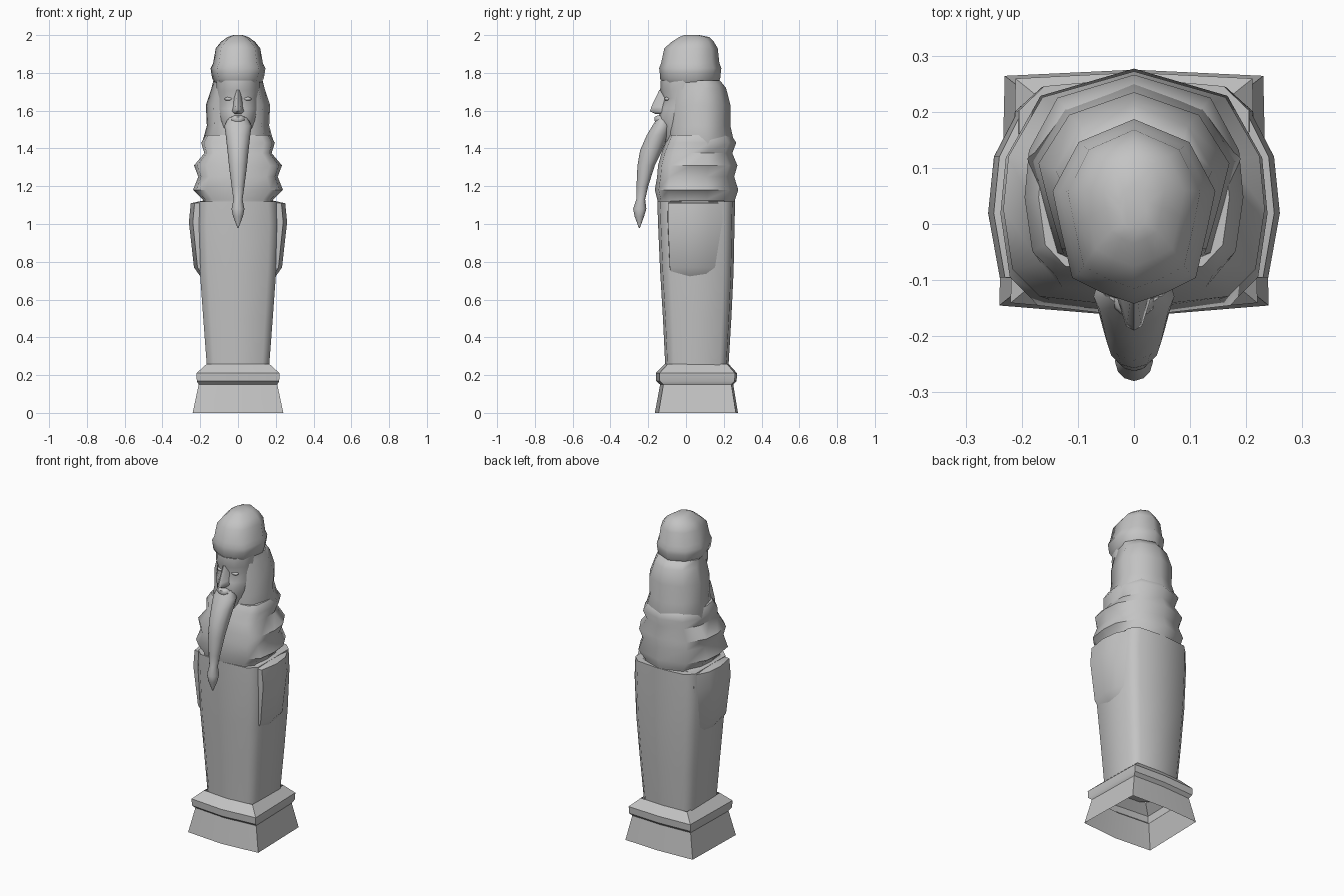
import bpy, bmesh, math

stone = bpy.data.materials.new("grey stone")
stone.diffuse_color = (0.55, 0.55, 0.55, 1)

# Right half cross-sections, front to back, in -1..1 units
PLINTH = [(0, -1), (1, -.91), (.96, .95), (0, 1)]
BOX = [(0, -1), (.78, -.93), (1, -.72), (1, 0), (1, .72), (.78, .93), (0, 1)]
TORSO = [(0, -1), (.72, -.91), (.93, -.68), (1, -.17), (.96, .28), (.7, .78), (0, 1)]
ARM = [(0, -1), (.5, -1), (.92, -.97), (1, -.23), (.96, .42), (.78, 1), (0, 1)]
CAP = [(0, -1), (.4, -.88), (.76, -.72), (.9, -.2), (1, .22), (.68, .75), (0, 1)]
EGG = [(0, -1), (.5, -.85), (.85, -.5), (1, 0), (.9, .5), (.6, .85), (0, 1)]
WEDGE = [(0, -1), (.45, -.8), (1, .6), (0, 1)]


def finish(obj, angle=55):
    obj.data.materials.append(stone)
    bpy.ops.object.select_all(action='DESELECT')
    obj.select_set(True)
    bpy.context.view_layer.objects.active = obj
    bpy.ops.object.shade_smooth_by_angle(angle=math.radians(angle))


def loft(name, section, levels, caps=True, angle=55):
    """Skin a mirrored section through levels of (z, half width, front y, back y)."""
    outline = section + [(-x, y) for x, y in section[-2:0:-1]]
    bm = bmesh.new()
    rings = []
    for z, hx, yf, yb in levels:
        mid, half = (yf + yb) / 2, (yb - yf) / 2
        rings.append([bm.verts.new((x * hx, mid + y * half, z)) for x, y in outline])
    n = len(outline)
    for a, b in zip(rings, rings[1:]):
        for i in range(n):
            j = (i + 1) % n
            bm.faces.new((a[i], a[j], b[j], b[i]))
    if caps:
        bm.faces.new(rings[0])
        bm.faces.new(rings[-1])
    bmesh.ops.recalc_face_normals(bm, faces=bm.faces)
    mesh = bpy.data.meshes.new(name)
    bm.to_mesh(mesh)
    bm.free()
    obj = bpy.data.objects.new(name, mesh)
    bpy.context.collection.objects.link(obj)
    finish(obj, angle)
    return obj


# Flared plinth with moulded rim, open underneath
loft("plinth", PLINTH, [
    (0, .24, -.165, .275), (.15, .208, -.137, .25), (.168, .218, -.158, .268),
    (.21, .22, -.16, .27), (.26, .165, -.11, .225)], caps=False, angle=40)

# Tapering pillar
loft("pillar", BOX, [
    (.25, .165, -.11, .225), (.5, .184, -.122, .24), (.75, .202, -.137, .252),
    (1.0, .212, -.148, .257), (1.12, .205, -.152, .26)], angle=50)

# Side bulges with a flat shoulder ledge
loft("side_bulges", ARM, [
    (.72, .198, -.08, .18), (.77, .233, -.09, .195), (1.01, .26, -.1, .21),
    (1.11, .25, -.1, .21), (1.125, .18, -.08, .2)], angle=50)

# Draped torso with folds
loft("draped_torso", TORSO, [
    (1.08, .19, -.15, .258), (1.13, .186, -.152, .26), (1.18, .238, -.165, .277),
    (1.25, .21, -.153, .255), (1.31, .233, -.148, .272), (1.375, .178, -.13, .245),
    (1.43, .195, -.108, .266), (1.47, .17, -.09, .24)])

# Hair around the back and sides
loft("hair", CAP, [
    (1.38, .165, -.1, .24), (1.43, .19, -.1, .255), (1.52, .165, -.1, .235),
    (1.63, .17, -.09, .235), (1.72, .14, -.085, .212), (1.76, .13, -.085, .18)])

# Rolled band and domed cap
loft("cap", CAP, [
    (1.75, .125, -.125, .17), (1.77, .136, -.138, .181), (1.8, .142, -.139, .184),
    (1.825, .145, -.142, .187), (1.85, .132, -.132, .177), (1.93, .118, -.115, .168),
    (1.965, .09, -.075, .147), (1.99, .055, -.035, .122), (2.0, .025, -.01, .07)])

# Face with recessed eye line, narrowing to the neck
loft("face", EGG, [
    (1.4, .08, -.1, .1), (1.49, .082, -.128, .1), (1.55, .1, -.148, .1),
    (1.61, .11, -.135, .1), (1.665, .112, -.118, .1), (1.705, .115, -.137, .1),
    (1.76, .115, -.134, .1)])

loft("nose", WEDGE, [
    (1.582, .022, -.16, -.11), (1.597, .032, -.19, -.11),
    (1.62, .027, -.184, -.1), (1.71, .015, -.141, -.1)])

loft("lips", EGG, [
    (1.535, .03, -.16, -.1), (1.55, .04, -.168, -.1),
    (1.567, .035, -.166, -.1), (1.575, .02, -.15, -.1)])

# Eyes
for side, s in (("left", -1), ("right", 1)):
    bpy.ops.mesh.primitive_uv_sphere_add(segments=8, ring_count=6, radius=1,
                                         location=(s * .048, -.098, 1.662))
    eye = bpy.context.object
    eye.name = side + "_eye"
    eye.scale = (.024, .016, .011)
    finish(eye)

# Long curved beard with a bulb tip
loft("beard", EGG, [
    (.98, .003, -.25, -.244), (1.04, .026, -.272, -.222), (1.08, .034, -.28, -.21),
    (1.13, .024, -.263, -.216), (1.2, .034, -.262, -.2), (1.31, .048, -.257, -.165),
    (1.39, .056, -.243, -.125), (1.47, .065, -.208, -.092), (1.52, .072, -.178, -.08),
    (1.565, .05, -.15, -.08)])
